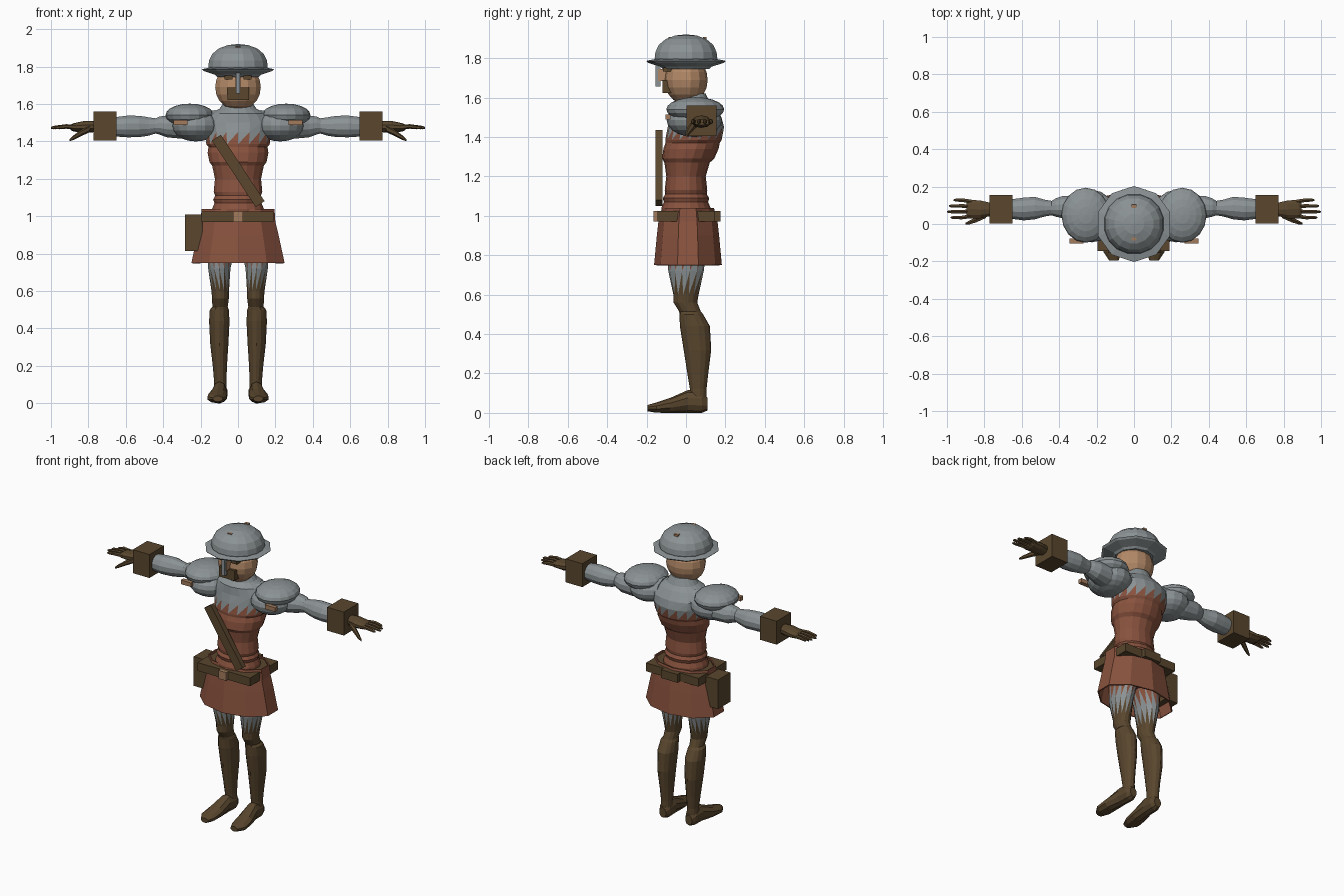
import bpy, bmesh, math
from mathutils import Matrix, Vector

if "Cube" in bpy.data.objects:
    bpy.data.objects.remove(bpy.data.objects["Cube"], do_unlink=True)


def material(name, r, g, b):
    m = bpy.data.materials.new(name)
    m.use_nodes = True
    m.diffuse_color = (r, g, b, 1)
    node = next(n for n in m.node_tree.nodes if n.type == "BSDF_PRINCIPLED")
    node.inputs["Base Color"].default_value = (r, g, b, 1)
    return m


STEEL = material("steel grey", .26, .29, .30)
LEATHER = material("red leather", .25, .085, .048)
BROWN = material("dark brown leather", .10, .062, .027)
SKIN = material("skin", .45, .25, .135)
BRASS = material("tan brass", .36, .20, .11)


def finish(bm, name, mats, mirror=False, rule=None):
    """Turn a bmesh into an object, optionally mirrored and coloured by a rule."""
    bmesh.ops.recalc_face_normals(bm, faces=bm.faces[:])
    if rule:
        for f in bm.faces:
            f.material_index = rule(f.calc_center_median())
    mesh = bpy.data.meshes.new(name)
    bm.to_mesh(mesh)
    bm.free()
    for m in mats:
        mesh.materials.append(m)
    ob = bpy.data.objects.new(name, mesh)
    bpy.context.collection.objects.link(ob)
    if mirror:
        ob.modifiers.new("mirror", "MIRROR")
    return ob


def box(name, mat, lo, hi, mirror=False, turn=0):
    lo, hi = Vector(lo), Vector(hi)
    bm = bmesh.new()
    place = Matrix.Translation((lo + hi) / 2) @ Matrix.Rotation(turn, 4, "Y")
    bmesh.ops.create_cube(bm, size=1, matrix=place @ Matrix.Diagonal((*(hi - lo), 1)))
    return finish(bm, name, [mat], mirror)


def ball(name, mat, centre, radii, segs=16, rings=10, mirror=False):
    bm = bmesh.new()
    bmesh.ops.create_uvsphere(bm, u_segments=segs, v_segments=rings, radius=1,
                              matrix=Matrix.Translation(centre) @ Matrix.Diagonal((*radii, 1)))
    return finish(bm, name, [mat], mirror)


def loft(name, mats, axis, rings, sides=12, caps=True, mirror=False, rule=None, split=False):
    """Skin elliptical rings (position, centre a, centre b, radius a, radius b) along an axis."""
    bm = bmesh.new()
    loops = []
    for p, ca, cb, ra, rb in rings:
        loop = []
        for i in range(sides):
            t = math.tau * (i + .5) / sides
            a, b = ca + ra * math.cos(t), cb + rb * math.sin(t)
            loop.append(bm.verts.new({"x": (p, a, b), "y": (a, p, b), "z": (a, b, p)}[axis]))
        loops.append(loop)
    for low, high in zip(loops, loops[1:]):
        for i in range(sides):
            j = (i + 1) % sides
            bm.faces.new((low[i], low[j], high[j], high[i]))
    if caps:
        bm.faces.new(loops[0])
        bm.faces.new(loops[-1])
    if split:
        bmesh.ops.triangulate(bm, faces=bm.faces[:], quad_method="FIXED")
    return finish(bm, name, mats, mirror, rule)


def lathe(name, mat, profile, sides):
    return loft(name, [mat], "z", [(z, 0, 0, r, r) for r, z in profile], sides)


# Torso: steel collar above a leather jerkin, with a jagged seam
torso = [(.84, .12, .10), (.98, .15, .12), (1.04, .14, .125), (1.07, .128, .112),
         (1.09, .135, .118), (1.11, .124, .105), (1.13, .132, .108), (1.20, .125, .1),
         (1.27, .14, .115), (1.29, .155, .132), (1.34, .165, .14), (1.37, .16, .138),
         (1.385, .172, .143), (1.45, .18, .143), (1.50, .19, .13), (1.55, .15, .11),
         (1.575, .10, .085), (1.62, .07, .065)]


def lean(z):
    return max(0, min(.05, (z - 1.25) * .28)) if z < 1.54 else .035


loft("torso", [LEATHER, STEEL], "z", [(z, 0, lean(z), rx, ry) for z, rx, ry in torso],
     18, rule=lambda c: int(c.z > 1.4175), split=True)

# Skirt, open above and below
skirt = loft("skirt", [LEATHER], "z", [(.75, 0, .01, .262, .172), (.9, 0, .01, .228, .158),
             (.97, 0, .01, .21, .15), (1.04, 0, .01, .205, .132)], 10, caps=False)
skirt.modifiers.new("thickness", "SOLIDIFY").thickness = .008

# Belt, buckle, pouch and shoulder strap
box("belt", BROWN, (-.195, -.145, .97), (.19, .148, 1.025))
box("back_belt_plate", BROWN, (-.06, .14, .97), (.06, .175, 1.025))
box("buckle", BRASS, (-.028, -.165, .97), (.028, -.14, 1.025))
box("pouch", BROWN, (-.283, -.06, .815), (-.19, .07, 1.008))
box("shoulder_strap", BROWN, (-.027, -.155, 1.03), (.03, -.12, 1.455), turn=-math.atan2(.24, .365))

# Legs: leather shorts, steel thighs, brown boots, with jagged seams
leg = [(.05, .095, .065, .036, .04), (.12, .095, .062, .034, .042), (.2, .097, .06, .039, .053),
       (.32, .1, .058, .05, .07), (.44, .1, .045, .056, .076), (.5, .1, .027, .052, .06),
       (.515, .096, .02, .042, .055), (.56, .094, -.003, .046, .06), (.6, .095, 0, .048, .064),
       (.72, .1, 0, .061, .09), (.84, .09, .005, .08, .1), (.95, .085, .005, .08, .1)]


def leg_colour(c):
    return 0 if c.z < .66 else 1 if c.z < .78 else 2


loft("legs", [BROWN, STEEL, LEATHER], "z", leg, 14, mirror=True, rule=leg_colour, split=True)
loft("feet", [BROWN], "y", [(.108, .095, .045, .025, .033), (.08, .095, .055, .04, .055),
     (.01, .098, .058, .04, .058), (-.08, .108, .038, .053, .038), (-.15, .113, .027, .052, .026),
     (-.196, .108, .024, .026, .016)], 10, mirror=True)

# Arms and shoulder armour
arm = [(.12, .05, 1.49, .09, .08), (.3, .075, 1.48, .08, .068), (.38, .09, 1.48, .062, .06),
       (.42, .088, 1.485, .05, .05), (.44, .085, 1.483, .04, .042), (.475, .085, 1.48, .046, .05),
       (.49, .085, 1.48, .05, .053), (.53, .085, 1.48, .062, .059), (.59, .08, 1.48, .063, .06),
       (.66, .08, 1.478, .053, .053)]
loft("arms", [STEEL], "x", arm, 12, mirror=True)
ball("shoulder_caps", STEEL, (.258, .047, 1.54), (.13, .147, .062), mirror=True)
ball("shoulder_balls", STEEL, (.225, .042, 1.485), (.13, .14, .085), mirror=True)
box("shoulder_buckles", BRASS, (.27, -.105, 1.488), (.345, -.078, 1.515), mirror=True)

# Gauntlets: square cuffs, palms, fingers and thumbs
box("cuffs", BROWN, (.65, .003, 1.405), (.772, .155, 1.56), mirror=True)
loft("palms", [BROWN], "x", [(.76, .078, 1.48, .035, .03), (.82, .078, 1.478, .05, .032),
     (.88, .08, 1.475, .052, .022), (.895, .08, 1.475, .045, .014)], 10, mirror=True)
for i, (name, tip) in enumerate([("index", .98), ("middle", 1.0), ("ring", .99), ("little", .965)]):
    y = .042 + .026 * i
    spread = y + (i - 1.5) * .005
    loft(name + "_fingers", [BROWN], "x", [(.87, y, 1.478, .012, .013), (.92, spread, 1.48, .011, .012),
         (tip - .012, spread, 1.474, .009, .009), (tip, spread, 1.472, .004, .004)], 6, mirror=True)
loft("thumbs", [BROWN], "x", [(.79, .05, 1.47, .02, .02), (.84, .025, 1.445, .017, .017),
     (.88, .008, 1.42, .012, .012), (.9, .003, 1.407, .005, .006)], 6, mirror=True)

# Head and face
ball("head", SKIN, (0, 0, 1.69), (.125, .11, .125), 14, 10)
box("nose", SKIN, (-.016, -.142, 1.685), (.016, -.09, 1.745))
box("eyes", BROWN, (.03, -.116, 1.732), (.072, -.07, 1.752), mirror=True)
box("beard", BROWN, (-.056, -.12, 1.622), (.058, -.07, 1.688))

# Helmet: dome, wide brim, nose guard and crown rivets
lathe("helmet_brim", STEEL, [(.118, 1.745), (.13, 1.757), (.192, 1.776), (.203, 1.786), (.16, 1.795)], 10)
lathe("helmet_dome", STEEL, [(.155, 1.775), (.162, 1.8), (.158, 1.832), (.14, 1.868), (.105, 1.897),
      (.055, 1.915), (.008, 1.92)], 16)
box("nose_guard", STEEL, (-.011, -.155, 1.655), (.011, -.13, 1.805))
for name, y in (("front_rivet", -.078), ("back_rivet", .095)):
    box(name, BRASS, (-.014, y - .01, 1.88), (.014, y + .01, 1.908))
